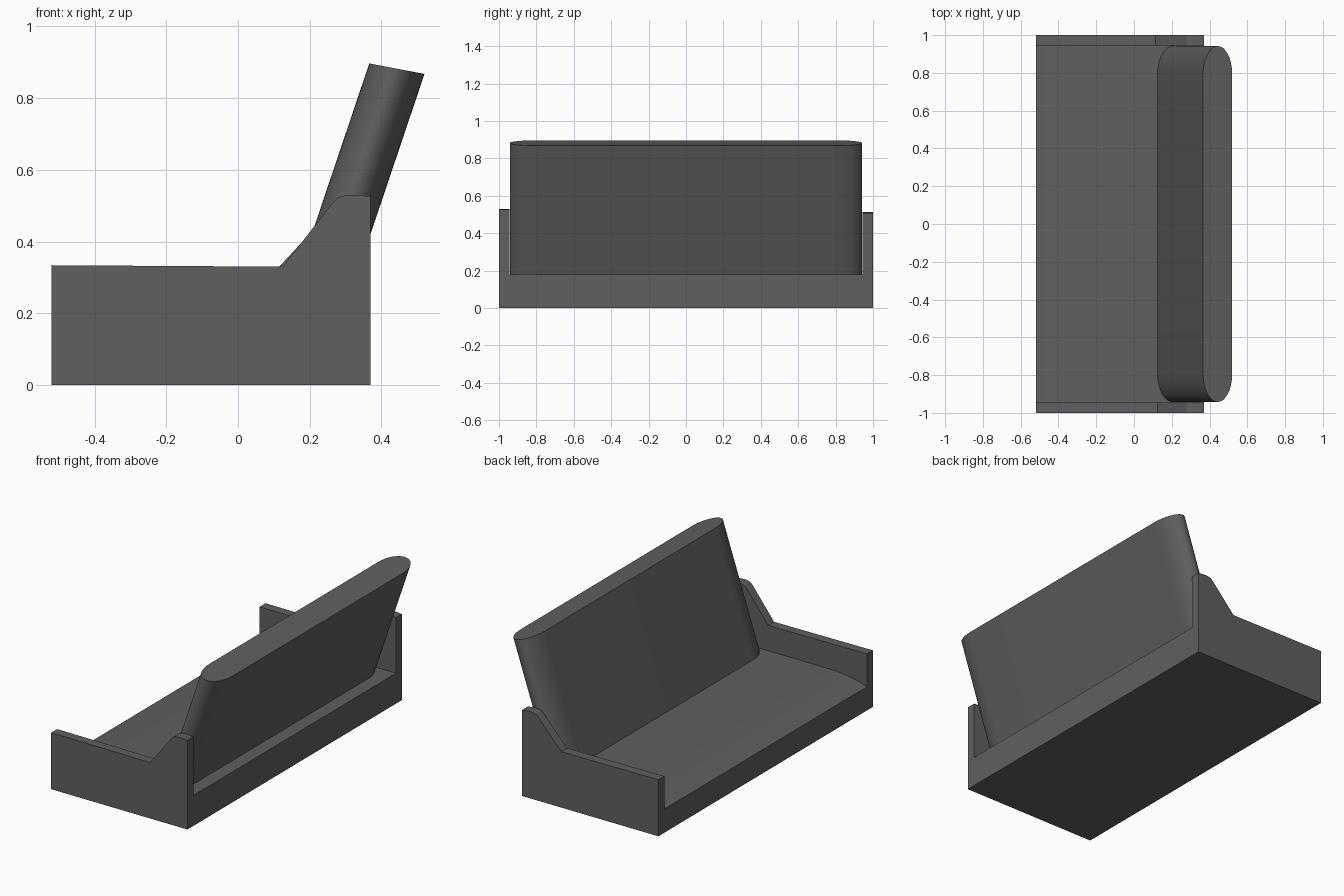
import bpy, bmesh, math
from mathutils import Vector

cube = bpy.data.objects.get("Cube")
if cube:
    bpy.data.objects.remove(cube, do_unlink=True)

GREY = (0.115, 0.115, 0.115, 1.0)
mat = bpy.data.materials.new("dark grey")
mat.use_nodes = True
mat.diffuse_color = GREY
mat.node_tree.nodes["Principled BSDF"].inputs["Base Color"].default_value = GREY

FRONT, REAR = -0.52, 0.37      # seat faces -x
INNER, OUTER = 0.945, 1.0      # arm faces along y
SEAT = 0.18


def extrude(name, points, offset, smooth_angle=30):
    """Closed solid from a planar outline pushed along an offset."""
    bm = bmesh.new()
    face = bm.faces.new([bm.verts.new(p) for p in points])
    result = bmesh.ops.extrude_face_region(bm, geom=[face], use_keep_orig=True)
    top = [v for v in result["geom"] if isinstance(v, bmesh.types.BMVert)]
    bmesh.ops.translate(bm, verts=top, vec=Vector(offset))
    bmesh.ops.recalc_face_normals(bm, faces=bm.faces)
    mesh = bpy.data.meshes.new(name)
    bm.to_mesh(mesh)
    bm.free()
    mesh.materials.append(mat)
    obj = bpy.data.objects.new(name, mesh)
    bpy.context.collection.objects.link(obj)
    bpy.ops.object.select_all(action="DESELECT")
    obj.select_set(True)
    bpy.context.view_layer.objects.active = obj
    bpy.ops.object.shade_smooth_by_angle(angle=math.radians(smooth_angle))
    return obj


# Seat base: flat top that rolls down towards the front edge
profile = [(FRONT, 0), (REAR, 0), (REAR, SEAT)]
roll_start, steps = -0.25, 12
for i in range(steps + 1):
    t = i / steps
    profile.append((roll_start + (FRONT - roll_start) * t, SEAT - 0.04 * t ** 2.3))
extrude("seat_base", [(x, -INNER, z) for x, z in profile], (0, 2 * INNER, 0))


# Arms: low panel that ramps up to a rounded shoulder beside the backrest
def arm(name, y, top, knee):
    outline = [(FRONT, 0), (REAR, 0), (REAR, top - 0.004), (0.33, top), (0.305, top),
               (0.28, top - 0.006), (0.265, top - 0.02), (knee, 0.33), (FRONT, 0.334)]
    extrude(name, [(x, y, z) for x, z in outline], (0, OUTER - INNER, 0), 12)


arm("right_arm", -OUTER, 0.53, 0.125)
arm("left_arm", INNER, 0.512, 0.115)

# Backrest: rounded slab leaning backwards, with a slightly tilted flat top
HALF_X, HALF_Y, END_Y = 0.077, 0.942, 0.15
LEAN, TOP, BOTTOM, TILT = 0.337, 0.882, 0.165, 0.19
outline = []
for side in (1, -1):
    for i in range(25):
        a = math.pi * i / 24
        dx = side * HALF_X * math.cos(a)
        y = side * (HALF_Y - END_Y + END_Y * math.sin(a))
        outline.append((0.443 + dx, y, TOP - TILT * dx))
drop = TOP - BOTTOM
extrude("backrest", outline, (-LEAN * drop, 0, -drop))
